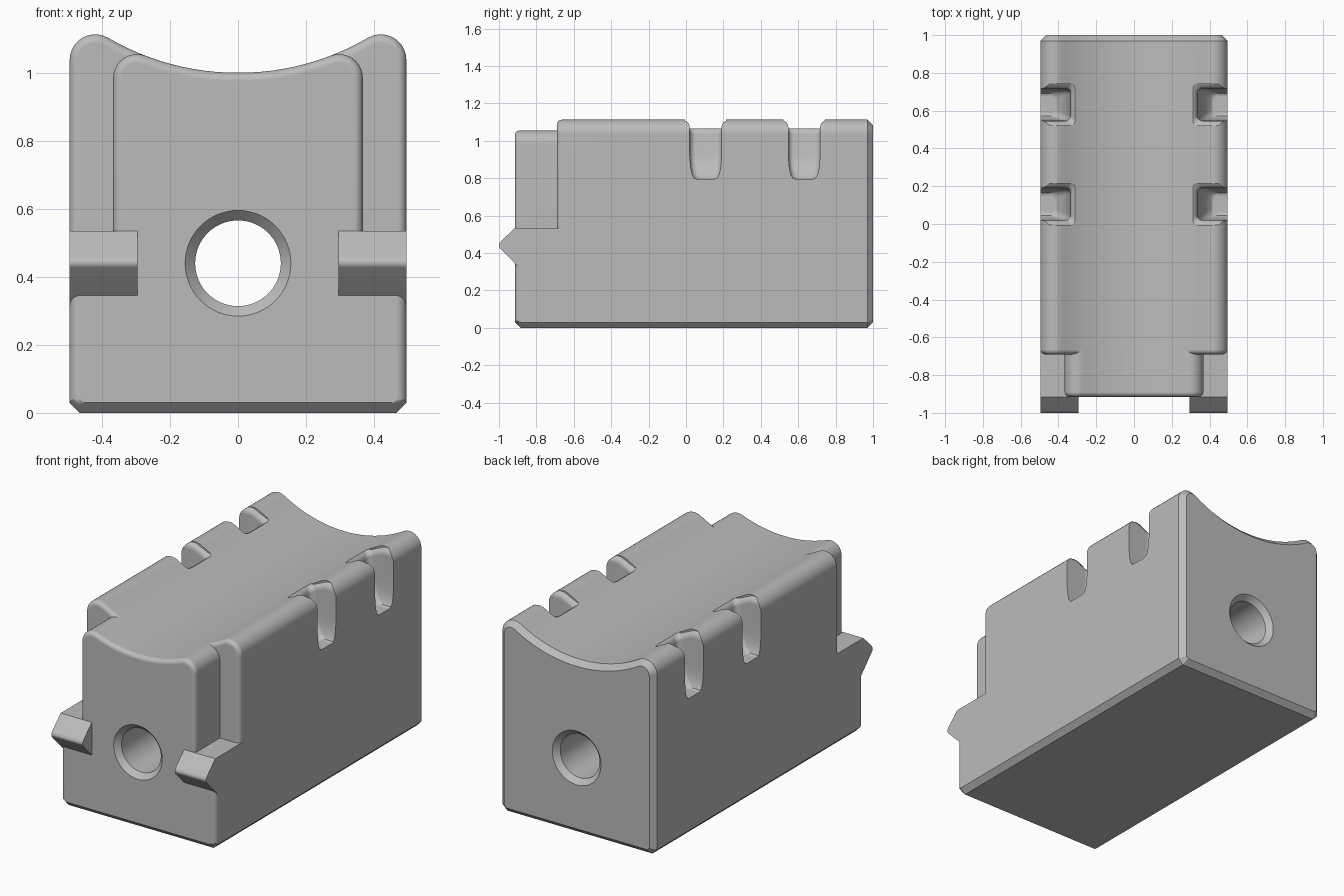
import bpy, bmesh
from math import sin, cos, asin, sqrt, pi, radians

cube = bpy.data.objects.get("Cube")
if cube:
    bpy.data.objects.remove(cube)

grey = bpy.data.materials.new("plain_grey")
grey.use_nodes = True
grey.diffuse_color = (0.5, 0.5, 0.5, 1)
grey.node_tree.nodes["Principled BSDF"].inputs["Base Color"].default_value = grey.diffuse_color

HALF, FRONT, SHOULDER, BACK = 0.495, -0.915, -0.69, 1.0
LEDGE, CHAMFER, FILLET, SADDLE = 0.535, 0.03, 0.025, 0.76


def loft(name, rings):
    """Closed solid through rings of equal point count."""
    bm = bmesh.new()
    loops = [[bm.verts.new(p) for p in ring] for ring in rings]
    n = len(loops[0])
    for a, b in zip(loops, loops[1:]):
        for i in range(n):
            j = (i + 1) % n
            bm.faces.new((a[i], a[j], b[j], b[i]))
    bm.faces.new(loops[0][::-1])
    bm.faces.new(loops[-1])
    bmesh.ops.recalc_face_normals(bm, faces=bm.faces)
    mesh = bpy.data.meshes.new(name)
    bm.to_mesh(mesh)
    bm.free()
    mesh.materials.append(grey)
    obj = bpy.data.objects.new(name, mesh)
    bpy.context.collection.objects.link(obj)
    return obj


def combine(target, tool, operation):
    """Apply a boolean and drop the tool object."""
    tool.hide_render = True
    mod = target.modifiers.new("join", "BOOLEAN")
    mod.operation, mod.solver, mod.object = operation, "EXACT", tool
    bpy.context.view_layer.objects.active = target
    bpy.ops.object.modifier_apply(modifier=mod.name)
    bpy.data.objects.remove(tool)


def mirror_profile(right):
    return right + [(-x, z) for x, z in reversed(right)]


def base_corner(d, e):
    return [(HALF - CHAMFER - 0.41 * d, e), (HALF - d, CHAMFER + 0.41 * e)]


def saddle_top(half, r, d):
    """Right half of the rounded shoulder and concave top, inset by d."""
    cx = half - r
    cz = 1 + SADDLE - sqrt((SADDLE + r) ** 2 - cx ** 2)
    amax = asin(cx / (SADDLE + r))
    turn = pi / 2 + amax
    pts = [(cx + (r - d) * cos(turn * k / 10), cz + (r - d) * sin(turn * k / 10))
           for k in range(11)]
    step = radians(2.5)
    for k in range(int(amax / step), 0, -1):
        a = k * step
        if a < amax - 0.005:
            pts.append(((SADDLE + d) * sin(a), 1 + SADDLE - (SADDLE + d) * cos(a)))
    return pts


def at_y(profile, y):
    return [(x, y, z) for x, z in profile]


def fillet_steps(y, r=FILLET, n=6):
    """Pairs of (y, inset) around a quarter round."""
    angles = [pi / 2 * k / n for k in range(n + 1)]
    return [(y + r * (1 - cos(a)), r * (1 - sin(a))) for a in angles]


# Main body with rounded shoulder and chamfered back
def main_profile(d):
    return mirror_profile(base_corner(d, d) + saddle_top(HALF, 0.075, d))


main_steps = fillet_steps(SHOULDER) + [(BACK - CHAMFER, 0), (BACK, CHAMFER)]
body = loft("saddle_block", [at_y(main_profile(d), y) for y, d in main_steps])

# Lower front block, flat ledge on top
lower = []
for y, d in fillet_steps(FRONT, CHAMFER) + [(SHOULDER + 0.08, 0)]:
    e = max(0, CHAMFER - (y - FRONT))
    lower.append(at_y(mirror_profile(base_corner(d, e) + [(HALF - d, LEDGE)]), y))
combine(body, loft("lower_front", lower), "UNION")

# Narrow upper front block
HEAD = 0.367
head = []
for y, d in fillet_steps(FRONT) + [(SHOULDER + 0.04, 0)]:
    head.append(at_y(mirror_profile([(HEAD - d, 0.3)] + saddle_top(HEAD, 0.07, d)), y))
combine(body, loft("upper_front", head), "UNION")

# Pointed front teeth
tooth = [(-0.86, LEDGE), (FRONT, LEDGE), (-0.99, 0.462), (-0.998, 0.45), (-1, 0.44),
         (-0.996, 0.428), (FRONT, 0.345), (-0.88, 0.31), (-0.86, 0.31)]
for side in (-1, 1):
    rings = [[(side * x, y, z) for y, z in tooth] for x in (0.295, HALF)]
    combine(body, loft("front_tooth", rings), "UNION")


# Side notches: height, half width, inner depth
NOTCH = [(0.795, 0.045, 0.42), (0.80, 0.06, 0.41), (0.82, 0.072, 0.39),
         (0.86, 0.080, 0.365), (0.92, 0.085, 0.345), (1.035, 0.085, 0.335),
         (1.05, 0.088, 0.331), (1.062, 0.096, 0.322), (1.07, 0.11, 0.305), (1.2, 0.11, 0.305)]


def notch_ring(side, yc, z, h, xi):
    r = 0.03
    arc = [(xi + r - r * cos(a), h - r + r * sin(a))
           for a in (pi / 2 * k / 5 for k in range(6))]
    half = arc + [(0.42, h), (0.6, h)]
    outline = half + [(x, -y) for x, y in reversed(half)]
    rise = 0.038 if z > 1 else 0
    return [(side * x, yc + y, z + rise * min(1, max(0, (x - 0.335) / 0.085)))
            for x, y in outline]


for side in (-1, 1):
    for yc in (0.105, 0.632):
        rings = [notch_ring(side, yc, *row) for row in NOTCH]
        combine(body, loft("notch_cutter", rings), "DIFFERENCE")

# Through hole, countersunk at both ends
bore = []
for y, r in ((FRONT - 0.03, 0.185), (FRONT + 0.03, 0.126),
             (BACK - 0.03, 0.126), (BACK + 0.03, 0.185)):
    ring = [2 * pi * k / 64 for k in range(64)]
    bore.append([(r * cos(a), y, 0.44 + r * sin(a)) for a in ring])
combine(body, loft("bore_cutter", bore), "DIFFERENCE")

# Smooth rounds, crisp edges
bpy.ops.object.select_all(action="DESELECT")
body.select_set(True)
bpy.context.view_layer.objects.active = body
bpy.ops.object.shade_smooth_by_angle(angle=radians(30))
weighted = body.modifiers.new("flat_faces", "WEIGHTED_NORMAL")
weighted.keep_sharp = True
